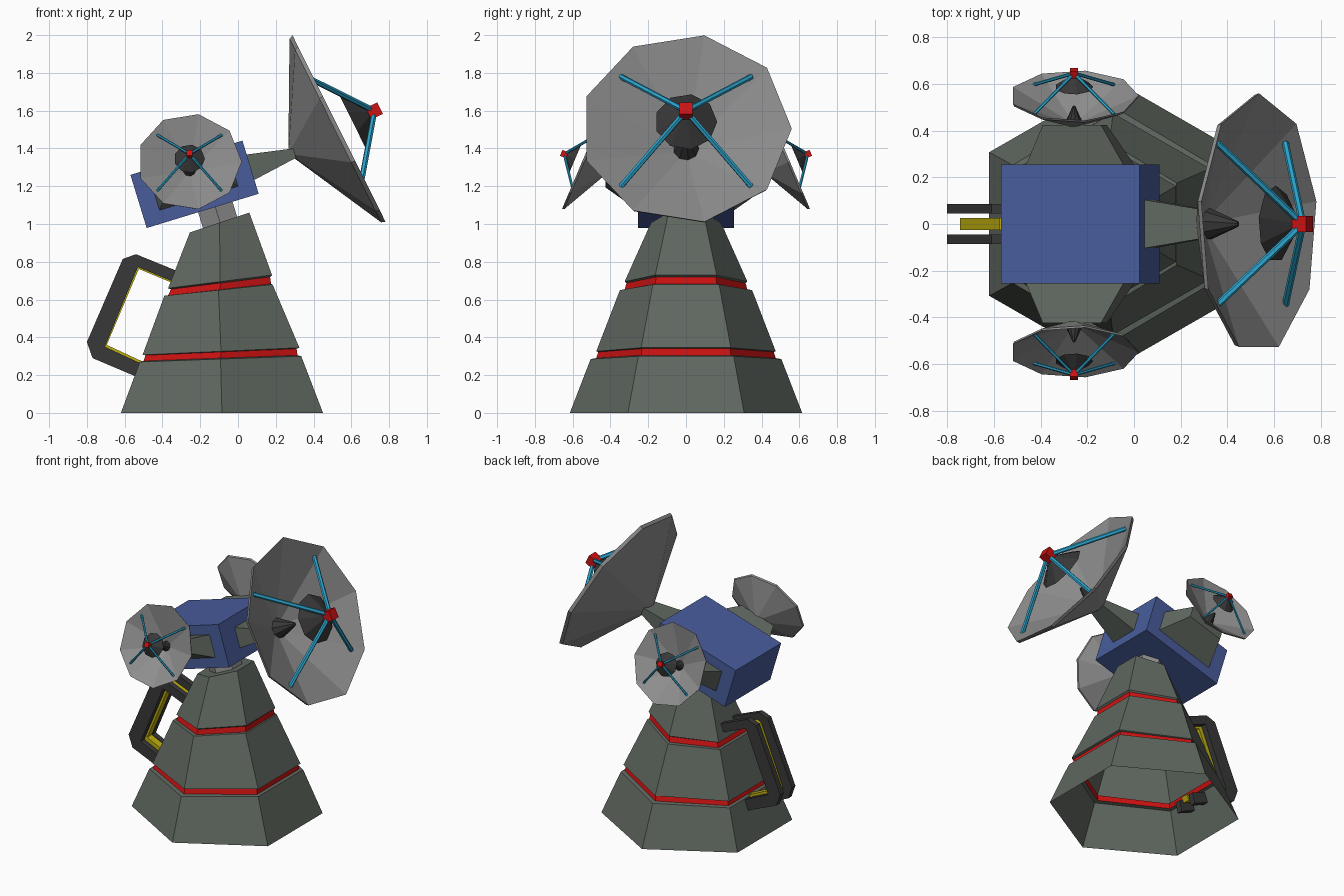
import bpy, bmesh, math
from mathutils import Matrix, Vector

if "Cube" in bpy.data.objects:
    bpy.data.objects.remove(bpy.data.objects["Cube"])


def material(name, r, g, b):
    m = bpy.data.materials.new(name)
    m.diffuse_color = (r, g, b, 1)
    m.use_nodes = True
    m.node_tree.nodes["Principled BSDF"].inputs["Base Color"].default_value = m.diffuse_color
    return m


GREEN = material("grey_green", 0.115, 0.135, 0.115)
RED = material("red", 0.62, 0.006, 0.006)
BLUE = material("blue", 0.065, 0.108, 0.33)
GREY = material("light_grey", 0.27, 0.27, 0.27)
DARK = material("dark_grey", 0.04, 0.04, 0.04)
CYAN = material("cyan", 0.025, 0.38, 0.62)
YELLOW = material("yellow", 0.52, 0.43, 0.005)


def skin(name, rings, mats, matrix=Matrix(), caps=(True, True), red_bands=()):
    """Join equal-sized rings of points with quads; cap the ends."""
    bm = bmesh.new()
    loops = [[bm.verts.new(matrix @ Vector(p)) for p in ring] for ring in rings]
    n = len(loops[0])
    for k in range(len(loops) - 1):
        a, b = loops[k], loops[k + 1]
        for i in range(n):
            j = (i + 1) % n
            f = bm.faces.new((a[i], a[j], b[j], b[i]))
            f.material_index = 1 if k in red_bands else 0
    if caps[0]:
        bm.faces.new(loops[0][::-1])
    if caps[1]:
        bm.faces.new(loops[-1])
    bmesh.ops.recalc_face_normals(bm, faces=bm.faces)
    me = bpy.data.meshes.new(name)
    bm.to_mesh(me)
    bm.free()
    for m in mats:
        me.materials.append(m)
    ob = bpy.data.objects.new(name, me)
    bpy.context.collection.objects.link(ob)
    return ob


def circle(r, z, n, start=0.0):
    return [(r * math.cos(start + i * math.tau / n),
             r * math.sin(start + i * math.tau / n), z) for i in range(n)]


def rect(cx, cy, hx, hy, z):
    return [(cx - hx, cy - hy, z), (cx + hx, cy - hy, z),
            (cx + hx, cy + hy, z), (cx - hx, cy + hy, z)]


def rod(name, a, b, r, mat, n=6):
    a, b = Vector(a), Vector(b)
    rot = (b - a).to_track_quat('Z', 'Y').to_matrix().to_4x4()
    skin(name, [circle(r, 0, n), circle(r, (b - a).length, n)], [mat],
         Matrix.Translation(a) @ rot)


def frame(origin, x, y, z):
    m = Matrix((x, y, z)).transposed().to_4x4()
    return Matrix.Translation(origin) @ m


# Tiered hexagonal body, hollow underneath, each tier leaning a little more
def hexagon(xl, zl, xr, zr, h):
    xc, zc = (xl + xr) / 2, (zl + zr) / 2
    return [(xr, -h / 2, zr), (xr, h / 2, zr), (xc, h, zc),
            (xl, h / 2, zl), (xl, -h / 2, zl), (xc, -h, zc)]


tiers = [(-.62, 0, .45, 0, .615), (-.52, .27, .335, .30, .505),
         (-.50, .275, .315, .305, .475), (-.49, .305, .31, .34, .465),
         (-.505, .307, .325, .345, .475), (-.39, .62, .183, .68, .35),
         (-.37, .622, .175, .683, .325), (-.355, .655, .17, .72, .315),
         (-.37, .66, .18, .73, .325), (-.255, .955, .06, 1.06, .185)]
skin("body", [hexagon(*t) for t in tiers], [GREEN, RED],
     caps=(False, True), red_bands=(2, 6))

# Head box, pitched up
tilt = math.radians(17)
ca, sa = math.cos(tilt), math.sin(tilt)
head = frame((-.23, 0, 1.21), (ca, 0, sa), (0, 1, 0), (-sa, 0, ca))
skin("head", [rect(0, 0, .31, .255, -.147), rect(0, 0, .31, .255, .147)], [BLUE], head)
skin("neck", [circle(.11, -.27, 6, math.pi / 6), circle(.11, -.13, 6, math.pi / 6)],
     [GREY], head @ Matrix.Translation((.07, 0, 0)))

# Tapered dish arms: one ahead, one on each side
ahead = frame((-.23, 0, 1.21), (0, 1, 0), (-sa, 0, ca), (ca, 0, sa))
skin("front_arm", [rect(0, 0, .105, .072, .30), rect(0, .003, .062, .026, .555)],
     [GREEN], ahead)
for side in (-1, 1):
    m = frame((-.23, 0, 1.21), (ca, 0, sa), (-sa, 0, ca), (0, side, 0))
    skin("side_arm", [rect(0, 0, .22, .08, .25), rect(-.005, .065, .13, .042, .425)],
         [GREEN], m)


# Dish assembly: local x is sideways, y up, z the pointing axis
def dish(label, m, s):
    m = m @ Matrix.Scale(s, 4)

    def lathe(part, profile, mat):
        skin(label + part, [circle(r, z, 9) for r, z in profile], [mat], m)

    lathe("_dish", [(.03, -.285), (.552, -.022), (.56, 0), (.02, -.26)], GREY)
    lathe("_feed_horn", [(.05, -.27), (.07, -.24), (.012, -.10)], DARK)
    lathe("_subreflector", [(.015, .165), (.165, .08), (.02, .185)], DARK)
    skin(label + "_receiver", [rect(0, 0, .034, .034, .175), rect(0, 0, .034, .034, .243)],
         [RED], m)
    for x in (-1, 1):
        for y in (-1, 1):
            rod(label + "_strut", m @ Vector((x * .345, y * .325, -.035)),
                m @ Vector((0, 0, .21)), .015 * s, CYAN)


a = math.radians(26.5)
c, d = math.cos(a), math.sin(a)
dish("main", frame((.535, 0, 1.505), (0, 1, 0), (-d, 0, c), (c, 0, d)), 1.0)
a = math.radians(23)
c, d = math.cos(a), math.sin(a)
for side, label in ((-1, "front"), (1, "back")):
    dish(label, frame((-.257, side * .55, 1.33), (1, 0, 0), (0, -side * d, c),
                      (0, side * c, d)), .495)

# Rear conduit: two dark rails with a yellow core between them
rail = [(-.25, .722), (-.54, .84), (-.61, .815), (-.80, .375), (-.77, .29),
        (-.44, .15), (-.42, .222), (-.51, .26), (-.705, .35), (-.53, .772), (-.24, .652)]
core = [(-.25, .685), (-.54, .80), (-.575, .785), (-.745, .37), (-.735, .34),
        (-.44, .20), (-.42, .235), (-.51, .274), (-.695, .36), (-.525, .762), (-.24, .643)]


def slab(name, outline, y0, y1, mat):
    skin(name, [[(x, y, z) for x, z in outline] for y in (y0, y1)], [mat])


slab("conduit_rail", rail, .045, .085, DARK)
slab("conduit_rail", rail, -.085, -.045, DARK)
slab("conduit_core", core, -.026, .026, YELLOW)
